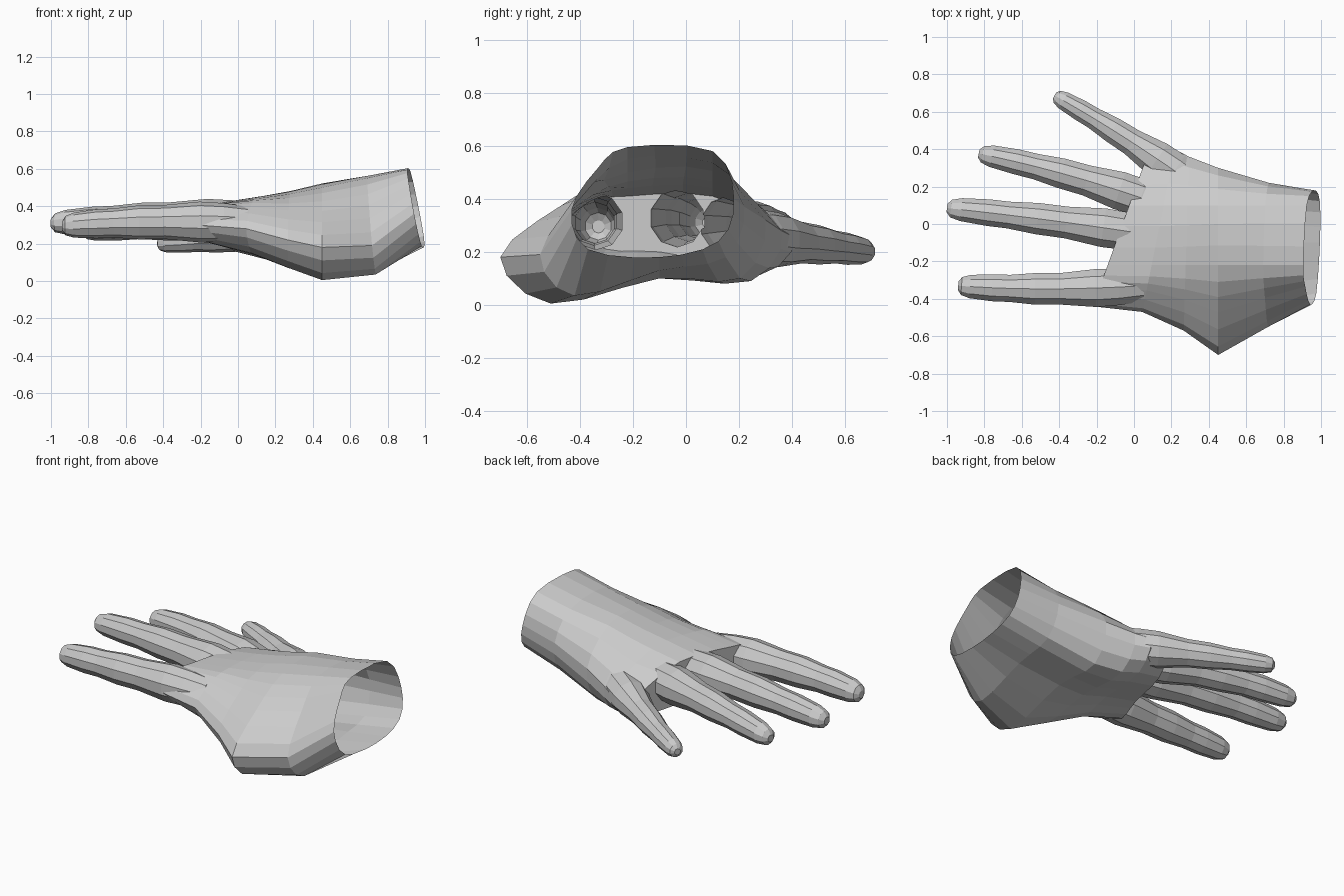
import bpy, bmesh, math
from mathutils import Vector

if "Cube" in bpy.data.objects:
    bpy.data.objects.remove(bpy.data.objects["Cube"])


def loft(name, rings):
    """Closed tube through a list of vertex rings."""
    bm = bmesh.new()
    vr = [[bm.verts.new(p) for p in r] for r in rings]
    n = len(vr[0])
    for r, s in zip(vr, vr[1:]):
        for i in range(n):
            j = (i + 1) % n
            bm.faces.new((r[i], r[j], s[j], s[i]))
    bm.faces.new(vr[0])
    bm.faces.new(vr[-1])
    bmesh.ops.recalc_face_normals(bm, faces=bm.faces)
    me = bpy.data.meshes.new(name)
    bm.to_mesh(me)
    bm.free()
    ob = bpy.data.objects.new(name, me)
    bpy.context.collection.objects.link(ob)
    return ob


def smooth_loop(vs, steps=3):
    """Closed Catmull-Rom curve through the control points."""
    out, n = [], len(vs)
    for i in range(n):
        a, b, c, d = (vs[(i + k) % n] for k in (-1, 0, 1, 2))
        for s in range(steps):
            t = s / steps
            out.append(b + (c - a) * t / 2 + (2 * a - 5 * b + 4 * c - d) * t**2 / 2
                       + (3 * b - a - 3 * c + d) * t**3 / 2)
    return out


def palm_ring(x, slant, tilt, thumb, back_a, back_b, little, low, mid, ball):
    """Cross-section on a plane that leans in y and z."""
    bulge = ((thumb[0] - .24) / 2, (thumb[1] + back_a) / 2 + .035)
    yz = [thumb, bulge, (-.22, back_a), (.1, back_b), little, (little[0] * .68, low),
          (-.1, mid), ball]
    return smooth_loop([Vector((x + slant * (y + .44) + tilt * (z - .39), y, z)) for y, z in yz])


# palm from wrist to knuckles, with the thumb stump in the middle
palm = loft("hand", [palm_ring(*s) for s in (
    (.935, .05, -.2, (-.43, .36), .595, .58, (.18, .40), .24, .18, (-.37, .21)),
    (.70, .03, -.1, (-.55, .19), .55, .535, (.22, .37), .18, .13, (-.42, .035)),
    (.45, 0, 0, (-.70, .18), .50, .505, (.30, .32), .10, .10, (-.51, .005)),
    (.27, .03, 0, (-.57, .22), .465, .465, (.36, .28), .09, .10, (-.42, .07)),
    (.05, .2, 0, (-.47, .28), .44, .44, (.40, .26), .11, .15, (-.34, .15)),
    (-.22, .36, 0, (-.44, .30), .41, .41, (.37, .26), .15, .2, (-.3, .21)))])

# fingers: base, middle, tip, half width, half height, flare at the root
fingers = {
    "index_finger": ((.05, -.33, .31), (-.47, -.347, .315), (-.94, -.33, .295), .084, .086, .3),
    "middle_finger": ((.1, -.06, .32), (-.45, .02, .33), (-1, .085, .31), .083, .084, .4),
    "ring_finger": ((.15, .1, .29), (-.33, .255, .305), (-.83, .377, .27), .079, .08, .5),
    "little_finger": ((.31, .22, .26), (-.07, .475, .23), (-.425, .687, .2), .066, .067, .85),
}
# thickness along every finger
profile = ((0, .8), (.12, 1), (.24, 1.12), (.42, 1), (.56, 1.03), (.7, .9), (.8, .9),
           (.93, .78), (.98, .6), (1, .28))

for name, (base, middle, tip, w, h, flare) in fingers.items():
    base, middle, tip = Vector(base), Vector(middle), Vector(tip)
    rings = []
    for t, k in profile:
        k *= 1 + flare * (1 - t) ** 3
        p = base * (1 - t) * (1 - 2 * t) + middle * 4 * t * (1 - t) + tip * t * (2 * t - 1)
        d = base * (4 * t - 3) + middle * (4 - 8 * t) + tip * (4 * t - 1)
        side = Vector((-d.y, d.x, 0)).normalized()
        angles = [math.tau * (i + .5) / 10 for i in range(10)]
        rings.append([p + side * w * k * math.cos(a) + Vector((0, 0, h * k * math.sin(a)))
                      for a in angles])
    finger = loft(name, rings)
    # weld the finger onto the palm
    bpy.context.view_layer.objects.active = palm
    mod = palm.modifiers.new("weld", 'BOOLEAN')
    mod.operation, mod.solver, mod.object = 'UNION', 'EXACT', finger
    bpy.ops.object.modifier_apply(modifier=mod.name)
    bpy.data.objects.remove(finger)

# open the wrist
bm = bmesh.new()
bm.from_mesh(palm.data)
caps = [f for f in bm.faces if f.normal.x > .9 and min(v.co.x for v in f.verts) > .85]
bmesh.ops.delete(bm, geom=caps, context='FACES')
bm.to_mesh(palm.data)
bm.free()
